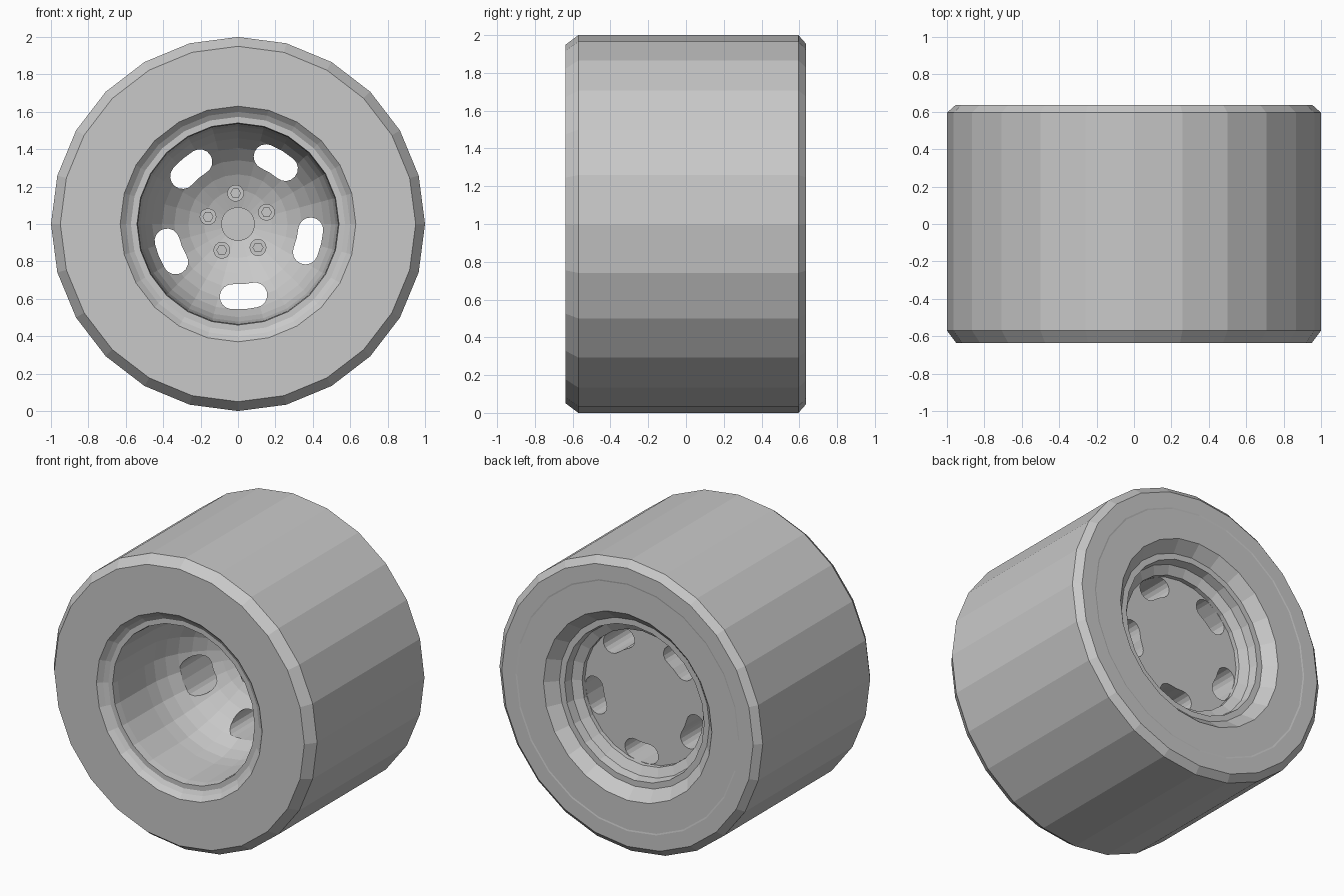
import bpy, bmesh, math
from mathutils import Vector

cube = bpy.data.objects.get("Cube")
if cube:
    bpy.data.objects.remove(cube)

grey = bpy.data.materials.new("grey")
grey.use_nodes = True
grey.diffuse_color = (0.58, 0.58, 0.58, 1)
grey.node_tree.nodes["Principled BSDF"].inputs["Base Color"].default_value = (0.58, 0.58, 0.58, 1)


def polar(r, angle, y):
    """Point at a radius and angle around the axle."""
    return Vector((r * math.cos(angle), y, 1 + r * math.sin(angle)))


def finish(name, bm):
    bmesh.ops.remove_doubles(bm, verts=bm.verts, dist=1e-5)
    bmesh.ops.recalc_face_normals(bm, faces=bm.faces)
    mesh = bpy.data.meshes.new(name)
    bm.to_mesh(mesh)
    bm.free()
    mesh.materials.append(grey)
    obj = bpy.data.objects.new(name, mesh)
    bpy.context.collection.objects.link(obj)
    return obj


def lathe(name, profile, segments=24, closed=False):
    """Spin (radius, y) points around the axle."""
    bm = bmesh.new()
    verts = [bm.verts.new((r, y, 1)) for r, y in profile]
    edges = [bm.edges.new(p) for p in zip(verts, verts[1:])]
    if closed:
        edges.append(bm.edges.new((verts[-1], verts[0])))
    bmesh.ops.spin(bm, geom=verts + edges, cent=(0, 0, 1), axis=(0, 1, 0),
                   angle=math.tau, steps=segments, use_merge=True)
    return finish(name, bm)


def prism(bm, outline, depth):
    """Extrude an outline along the axle."""
    face = bm.faces.new([bm.verts.new(p) for p in outline])
    new = bmesh.ops.extrude_face_region(bm, geom=[face], use_keep_orig=True)["geom"]
    bmesh.ops.translate(bm, vec=(0, depth, 0),
                        verts=[v for v in new if isinstance(v, bmesh.types.BMVert)])


def ring(centre, r, sides):
    return [centre + Vector((r * math.cos(a), 0, r * math.sin(a)))
            for a in (math.tau * i / sides for i in range(sides))]


# Tyre with bevelled shoulders and flared bead openings
lathe("tyre", [(0.63, -0.637), (0.95, -0.637), (1, -0.57), (1, 0.595),
               (0.955, 0.635), (0.85, 0.635), (0.84, 0.633), (0.64, 0.633),
               (0.57, 0.56), (0.565, -0.585), (0.6, -0.607)], closed=True)

# Wheel: lip, deep round bowl, flat back plate
bowl_r, bowl_y = 0.53, -0.26
bowl = [(bowl_r * math.cos(a), bowl_y + bowl_r * math.sin(a))
        for a in (math.radians(10 * i) for i in range(9))]
wheel = lathe("wheel", [(0, bowl_y + bowl_r)] + bowl[::-1] +
              [(0.535, -0.54), (0.54, -0.59), (0.575, -0.59), (0.575, 0.56),
               (0.53, 0.56), (0.52, 0.5), (0.46, 0.47), (0.46, 0.44), (0, 0.44)])

# Five curved slots cut through the wheel
bm = bmesh.new()
for k in range(5):
    mid = math.radians(58.4 + 72 * k)
    outline = []
    for side, first in ((1, 0), (-1, math.pi)):
        end = mid + side * 0.155
        for i in range(9):
            outline += [polar(0.39, end, -0.1) +
                        (polar(0.067, end + first + math.pi * i / 8, 0) - Vector((0, 0, 1)))]
        outline.append(polar(0.39 - side * 0.067, mid, -0.1))
    prism(bm, outline, 1)
cutter = finish("slot_cutter", bm)
cutter.hide_render = True
cut = wheel.modifiers.new("slots", 'BOOLEAN')
cut.operation, cut.solver, cut.object = 'DIFFERENCE', 'EXACT', cutter
bpy.context.view_layer.objects.active = wheel
bpy.ops.object.modifier_apply(modifier=cut.name)
bpy.data.objects.remove(cutter)

# Centre cap
bm = bmesh.new()
prism(bm, ring(Vector((0, 0.23, 1)), 0.09, 32), 0.06)
finish("centre_cap", bm)

# Lug nuts on round washers
washers, nuts = bmesh.new(), bmesh.new()
for k in range(5):
    angle = math.radians(22.4 + 72 * k)
    prism(washers, ring(polar(0.165, angle, 0.215), 0.045, 16), 0.06)
    prism(nuts, ring(polar(0.165, angle, 0.195), 0.029, 6), 0.06)
finish("lug_washers", washers)
finish("lug_nuts", nuts)
